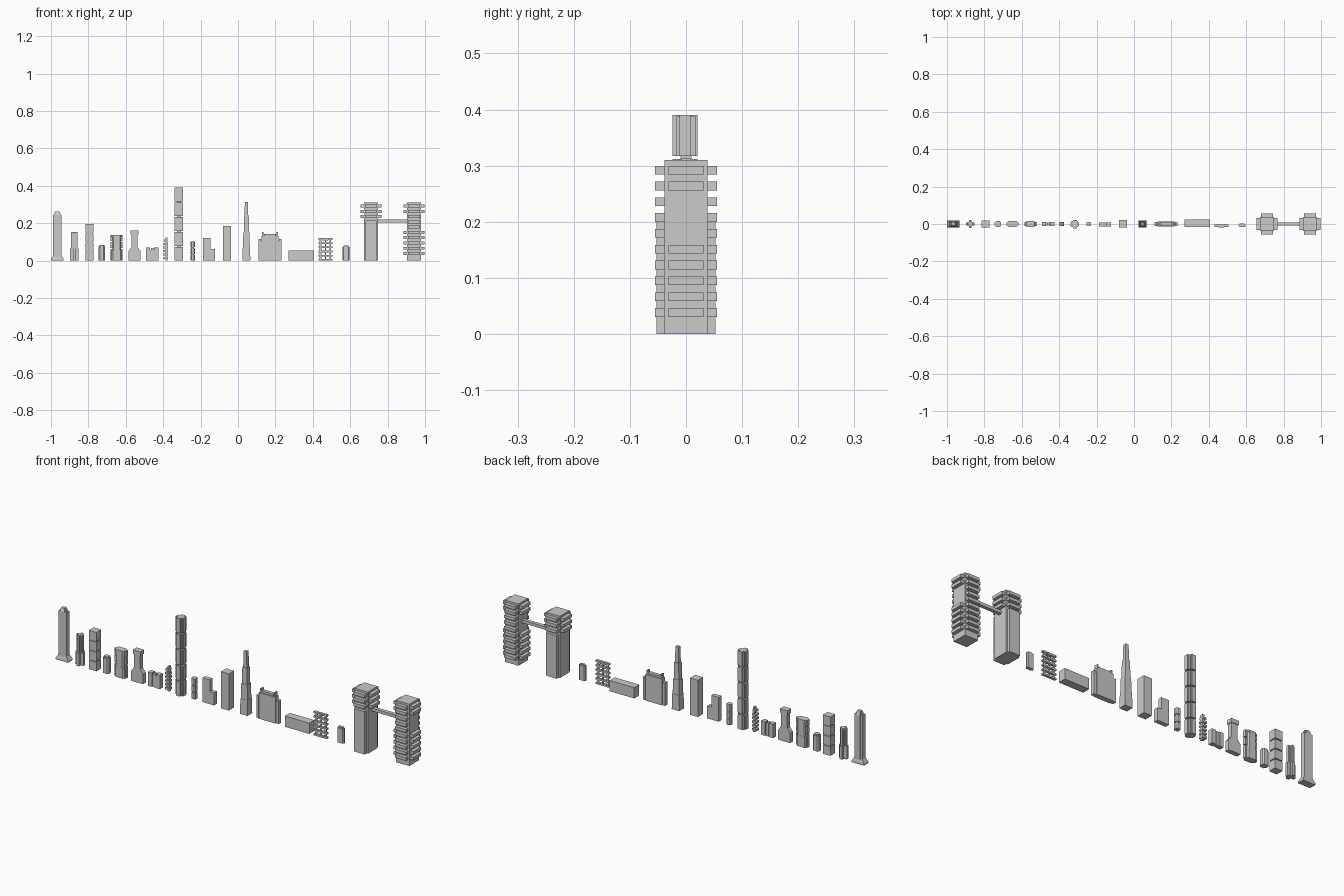
import bpy, bmesh

if "Cube" in bpy.data.objects:
    bpy.data.objects.remove(bpy.data.objects["Cube"])


def box(x0, x1, y0, y1, z0, z1):
    """Box as a prism part: outline, bottom, top, top scale."""
    return ([(x0, y0), (x1, y0), (x1, y1), (x0, y1)], z0, z1, 1, 1)


def cbox(cx, hx, hy, z0, z1, sx=1, sy=1):
    """Centred box, optionally tapering towards the top."""
    return ([(cx - hx, -hy), (cx + hx, -hy), (cx + hx, hy), (cx - hx, hy)], z0, z1, sx, sy)


def octo(cx, cy, hx, hy, cut, z0, z1, s=1):
    """Rectangle with chamfered corners."""
    p = [(hx, hy - cut), (hx - cut, hy), (cut - hx, hy), (-hx, hy - cut),
         (-hx, cut - hy), (cut - hx, -hy), (hx - cut, -hy), (hx, cut - hy)]
    return ([(cx + a, cy + b) for a, b in p], z0, z1, s, s)


def cross(cx, h, w, z0, z1, cy=0):
    """Plus-shaped prism."""
    p = [(h, -w), (h, w), (w, w), (w, h), (-w, h), (-w, w),
         (-h, w), (-h, -w), (-w, -w), (-w, -h), (w, -h), (w, -w)]
    return ([(cx + a, cy + b) for a, b in p], z0, z1, 1, 1)


def build(name, parts):
    bm = bmesh.new()
    for pts, z0, z1, sx, sy in parts:
        mx = sum(p[0] for p in pts) / len(pts)
        my = sum(p[1] for p in pts) / len(pts)
        lo = [bm.verts.new((x, y, z0)) for x, y in pts]
        hi = [bm.verts.new((mx + (x - mx) * sx, my + (y - my) * sy, z1)) for x, y in pts]
        bm.faces.new(lo[::-1])
        bm.faces.new(hi)
        n = len(pts)
        for i in range(n):
            j = (i + 1) % n
            bm.faces.new((lo[i], lo[j], hi[j], hi[i]))
    bmesh.ops.recalc_face_normals(bm, faces=bm.faces)
    me = bpy.data.meshes.new(name)
    bm.to_mesh(me)
    bm.free()
    ob = bpy.data.objects.new(name, me)
    bpy.context.collection.objects.link(ob)
    return ob


# Far left spire on a flared base
c = -0.966
build("ribbed_spire", [
    cbox(c, .034, .018, 0, .008), cbox(c, .034, .018, .008, .027, .65, .75),
    cbox(c, .012, .015, .02, .245), cbox(c, .012, .015, .245, .262, .6, .6),
    cbox(c - .016, .006, .012, .02, .245), cbox(c + .016, .006, .012, .02, .245),
    cbox(c, .022, .008, .02, .24), cbox(c, .022, .008, .24, .262, .5, .7)])

# Cross-plan tower with lower wings
c = -0.876
build("cross_tower", [cross(c, .022, .007, 0, .065), cross(c, .017, .006, .065, .152),
                      cbox(c, .010, .010, 0, .145)])

# Stacked block tower with recessed joints
c = -0.794
build("stacked_tower", [cbox(c, .017, .014, 0, .195)] +
      [cbox(c, .021, .019, i * .05, i * .05 + .045) for i in range(4)])

# Small chamfered block
c = -0.728
build("small_octagon_block", [octo(c, 0, .017, .015, .007, 0, .076),
                              octo(c, 0, .013, .011, .005, .076, .083)])

# Wide faceted block with framed sides
c = -0.649
build("faceted_block", [octo(c, 0, .023, .016, .006, 0, .138)] +
      [cbox(c + s * .026, .006, .007, a, b) for s in (-1, 1)
       for a, b in ((0, .062), (.067, .10), (.105, .138))] +
      [octo(c, 0, .026, .0165, .006, a, b) for a, b in ((0, .055), (.127, .138))])

# Shouldered tower
c = -0.553
build("shouldered_tower", [cbox(c, .033, .011, 0, .05), cbox(c, .033, .011, .05, .072, .5, 1),
                           cbox(c, .017, .012, 0, .14), cbox(c, .021, .015, .14, .16)])

# Low notched block
c = -0.459
build("low_notched_block", [cbox(c, .025, .007, 0, .058)] +
      [cbox(c + s * .022, .011, .012, 0, .07) for s in (-1, 1)] +
      [cbox(c, .006, .009, 0, .068)])

# Thin stepped tower of fins
c = -0.386
build("finned_tower", [cbox(c + .004, .005, .008, 0, .125)] +
      [cbox(c, .012 - (i == 5) * .003, .012, .008 + i * .019, .018 + i * .019)
       for i in range(6)])

# Tallest tower: five cross-plan segments
c = -0.316
build("tallest_tower", [cbox(c, .010, .010, 0, .385)] +
      [cross(c, .0225, .010, i * .0793, i * .0793 + .0735, -.002) for i in range(5)] +
      [cbox(c, .017, .017, i * .0793, i * .0793 + .070) for i in range(5)])

# Slim segmented column
c = -0.242
build("segmented_column", [octo(c, 0, .008, .008, .003, 0, .10)] +
      [octo(c, 0, .012, .012, .005, z, z + .030) for z in (0, .036, .073)])

# Setback block
build("setback_block", [box(-.188, -.124, -.013, .009, 0, .063),
                        box(-.188, -.147, -.013, .009, .06, .122)])

# Plain slab tower
build("plain_tower", [box(-.081, -.037, -.020, .022, 0, .184)])

# Tapered stepped tower
c = 0.045
build("stepped_spire", [cbox(c, .021, .019, 0, .078, .92, .92),
                        cbox(c, .018, .016, .078, .153, .92, .92),
                        cbox(c, .014, .013, .153, .235, .92, .92),
                        cbox(c, .010, .009, .235, .314, .85, .85)])

# Wide stepped block with side wings
c = 0.171
build("winged_block", [cbox(c, .046, .013, 0, .132), cbox(c, .033, .009, 0, .142)] +
      [cbox(c + s * .055, .006, .010, 0, .115) for s in (-1, 1)] +
      [cbox(c + s * .038, .004, .009, .13, .152) for s in (-1, 1)] +
      [cbox(c, .056, .007, 0, .105)])

# Long low hall
build("low_hall", [box(.271, .407, -.016, .024, 0, .054)])

# Open floor-slab building
build("slab_frame_building", [box(.430, .505, -.016, -.004, i * .0222, i * .0222 + .009)
                              for i in range(6)] +
      [box(x, x + w, -.012, -.006, 0, .118)
       for x, w in ((.436, .010), (.464, .007), (.488, .010))] +
      [box(.452, .480, -.018, -.002, .108, .118)])

# Small rounded block
build("small_rounded_block", [octo(.578, -.007, .018, .009, .005, 0, .074),
                              octo(.578, -.007, .014, .006, .003, .074, .080)])


# Twin towers with balconies
def balconies(cx, levels, along_x):
    parts = []
    for i in levels:
        z = .0305 + i * .0282
        hx, hy = (.055, .031) if along_x else (.031, .055)
        parts.append(cbox(cx, hx, hy, z, z + .0155))
    return parts


ca, cb = 0.711, 0.941
build("left_twin_tower", [cbox(ca, .037, .038, 0, .310), cbox(ca, .030, .053, 0, .215)] +
      balconies(ca, range(7, 10), True) + balconies(ca, range(7, 10), False))
build("right_twin_tower", [cbox(cb, .037, .038, 0, .310)] +
      balconies(cb, (0, 1, 2, 3, 4, 8, 9), True) + balconies(cb, range(10), False))
build("sky_bridge", [box(ca + .03, cb - .03, -.009, .009, .204, .219)])
